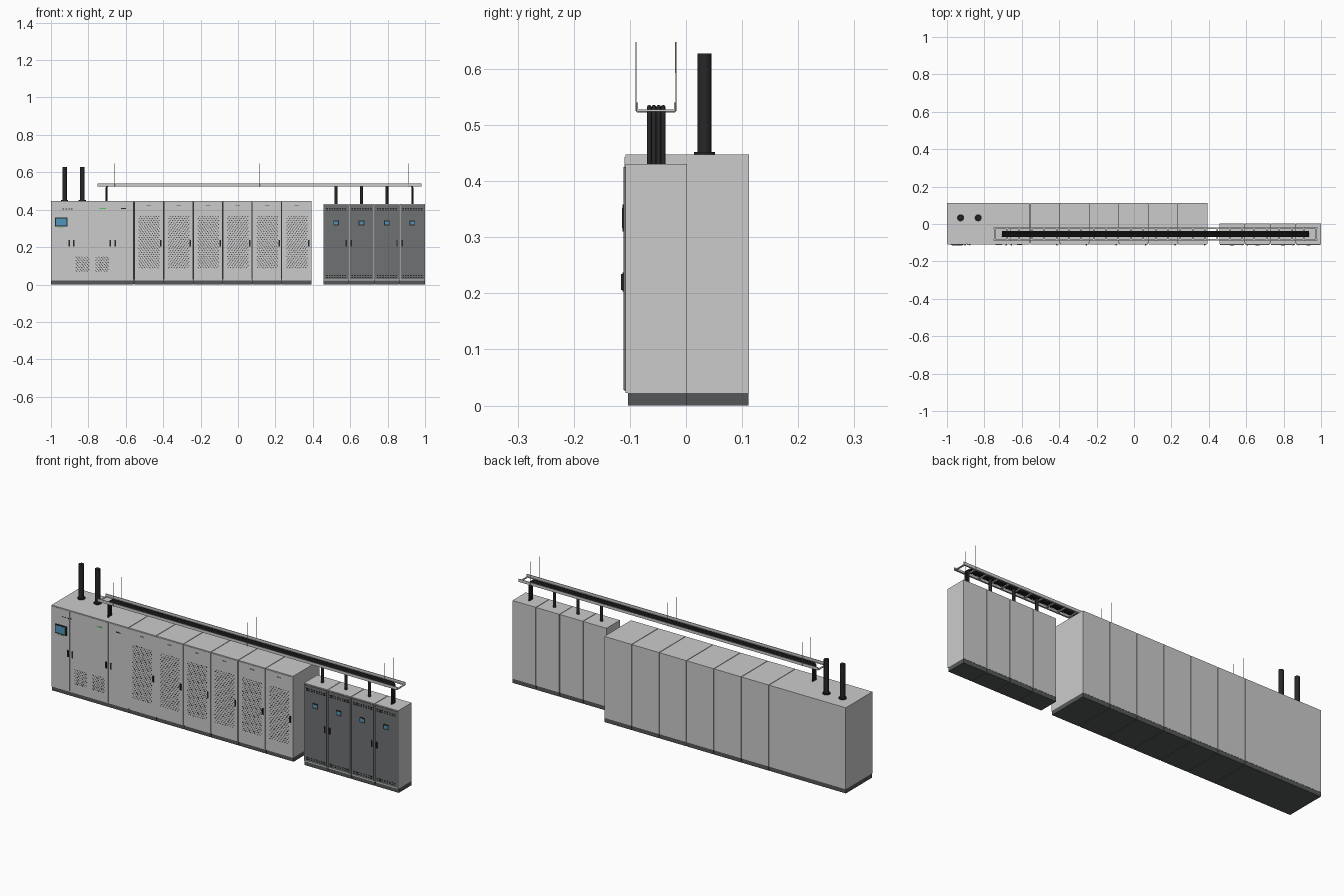
import bpy, bmesh, math
from mathutils import Matrix, Vector

if "Cube" in bpy.data.objects:
    bpy.data.objects.remove(bpy.data.objects["Cube"])


def mat(name, r, g, b):
    m = bpy.data.materials.new(name)
    m.diffuse_color = (r, g, b, 1)
    m.use_nodes = True
    m.node_tree.nodes["Principled BSDF"].inputs["Base Color"].default_value = m.diffuse_color
    return m


DARK = mat("black_rubber", 0.02, 0.02, 0.022)
PLINTH = mat("plinth_grey", 0.09, 0.095, 0.1)
DOOR = mat("dark_door", 0.16, 0.165, 0.17)
BODY = mat("cabinet_grey", 0.6, 0.6, 0.59)
SCREEN = mat("screen_blue", 0.08, 0.3, 0.5)
GREEN = mat("green_marker", 0.1, 0.55, 0.15)


def finish(bm, name, material=None):
    me = bpy.data.meshes.new(name)
    bm.to_mesh(me)
    bm.free()
    ob = bpy.data.objects.new(name, me)
    bpy.context.collection.objects.link(ob)
    if material:
        me.materials.append(material)
    return ob


def boxes(name, items, material=None, tilt=0.0):
    """One object from many boxes given as (x0, x1, y0, y1, z0, z1)."""
    bm = bmesh.new()
    for x0, x1, y0, y1, z0, z1 in items:
        m = (Matrix.Translation(((x0 + x1) / 2, (y0 + y1) / 2, (z0 + z1) / 2))
             @ Matrix.Rotation(tilt, 4, 'Y')
             @ Matrix.Diagonal((x1 - x0, y1 - y0, z1 - z0, 1)))
        bmesh.ops.create_cube(bm, size=1, matrix=m)
    return finish(bm, name, material)


def cyl(name, x, y, z0, z1, r, material, n=24):
    bm = bmesh.new()
    bmesh.ops.create_cone(bm, cap_ends=True, segments=n, radius1=r, radius2=r, depth=z1 - z0,
                          matrix=Matrix.Translation((x, y, (z0 + z1) / 2)))
    for f in bm.faces:
        f.smooth = len(f.verts) == 4
    return finish(bm, name, material)


def tube(name, pts, r, material=None):
    """Round rod or cable along a polyline."""
    cu = bpy.data.curves.new(name, 'CURVE')
    cu.dimensions = '3D'
    cu.bevel_depth = r
    cu.bevel_resolution = 2
    cu.use_fill_caps = True
    sp = cu.splines.new('POLY')
    sp.points.add(len(pts) - 1)
    for p, c in zip(sp.points, pts):
        p.co = (*c, 1)
    ob = bpy.data.objects.new(name, cu)
    bpy.context.collection.objects.link(ob)
    if material:
        cu.materials.append(material)
    return ob


def handle(name, x, y):
    boxes(name, [(x - .004, x + .004, y - .002, y, .203, .237),
                 (x - .0025, x + .0025, y - .005, y - .002, .206, .234)], DARK)


G = 0.0015  # half the gap between neighbouring cabinets

# Tall row: one wide control cabinet and six ventilated ones
xs = [-1, -.556, -.397, -.239, -.081, .077, .235, .393]
F = -.11
for i, (a, b) in enumerate(zip(xs, xs[1:])):
    l, r = a + (G if i else 0), b - (G if i < 6 else 0)
    boxes(f"cabinet_{i}", [(l, r, F + .002, .112, .022, .447)], BODY)
    boxes(f"cabinet_plinth_{i}", [(l, r, -.103, .111, 0, .022)], PLINTH)
boxes("cabinet_gap_core", [(-.99, .385, -.1, .108, .004, .443)], DARK)

# Door panels of the tall row
doors = [(-1, -.893), (-.893, -.67), (-.67, -.556)] + list(zip(xs[1:], xs[2:]))
boxes("tall_doors", [(a + .002, b - .002, F, F + .002, .026, .443) for a, b in doors], BODY)

# Slanted perforations on the ventilated doors
for i, (a, b) in enumerate(doors[3:]):
    c = (a + b) / 2
    holes = []
    for row in range(28):
        for col in range(8):
            x = c - .052 + col * .0142 + (.0071 if row % 2 else 0)
            z = .09 + row * .0101
            holes.append((x - .0042, x + .0042, F - .0004, F + .0003, z - .0014, z + .0014))
    boxes(f"door_perforation_{i}", holes, DARK, math.radians(-35 if i % 2 else 35))
    boxes(f"door_tag_{i}", [(c - .012, c + .012, F - .0006, F, .419, .423)], PLINTH)
    handle(f"door_handle_{i}", b - .015, F)
for i, x in enumerate((-.903, -.878, -.684, -.656)):
    handle(f"control_handle_{i}", x, F)

# Low air vents on the control cabinet
vents = []
for c in (-.832, -.727):
    for row in range(9):
        for col in range(5):
            x = c - .032 + col * .0145 + (.007 if row % 2 else 0)
            z = .072 + row * .0092
            vents.append((x - .0045, x + .0045, F - .0004, F + .0003, z - .0014, z + .0014))
boxes("control_vents", vents, DARK, math.radians(35))

# Control screen and indicators
boxes("screen_frame", [(-.978, -.911, F - .003, F, .310, .358)], DARK)
boxes("screen_glass", [(-.972, -.917, F - .004, F - .003, .316, .352)], SCREEN)
boxes("indicator_green", [(-.74, -.705, F - .001, F, .404, .409),
                          (-.965, -.93, F - .001, F, .303, .306)], GREEN)
boxes("indicator_dark", [(-.937 + k * .015, -.929 + k * .015, F - .001, F, .402, .407)
                         for k in range(4)] + [(-.625, -.6, F - .001, F, .404, .409)], DARK)

# Low row: four dark-fronted cabinets
ys = [.457 + .1357 * k for k in range(5)]
for i, (a, b) in enumerate(zip(ys, ys[1:])):
    l, r = a + (G if i else 0), b - (G if i < 3 else 0)
    c = (a + b) / 2
    boxes(f"small_cabinet_{i}", [(l, r, -.108, .002, .022, .43)], BODY)
    boxes(f"small_plinth_{i}", [(l, r, -.103, .001, 0, .022)], PLINTH)
    boxes(f"small_door_{i}", [(l + .003, r - .003, -.111, -.108, .028, .425)], DOOR)
    slots = []
    for k in range(8):
        x = c - .049 + k * .014
        for z0, z1 in ((.395, .401), (.404, .41), (.036, .041), (.045, .05)):
            slots.append((x - .0045, x + .0045, -.1115, -.1108, z0, z1))
    boxes(f"small_louvres_{i}", slots, DARK)
    boxes(f"small_screen_frame_{i}", [(c - .015, c + .015, -.1135, -.111, .315, .341)], DARK)
    boxes(f"small_screen_{i}", [(c - .011, c + .011, -.1142, -.1135, .32, .336)], SCREEN)
    handle(f"small_handle_{i}", a + .014 if i % 2 else b - .014, -.111)
boxes("small_gap_core", [(.465, .992, -.1, -.004, .004, .426)], DARK)

# Exhaust pipes
for i, x in enumerate((-.927, -.833)):
    cyl(f"pipe_{i}", x, .033, .447, .627, .0125, DARK)
    cyl(f"pipe_flange_{i}", x, .033, .447, .452, .019, DARK)

# Ladder cable tray
T0, T1, YA, YB = -.75, .98, -.089, -.018
rails = [(T0, T1, y - .0015, y + .0015, .525, .54) for y in (YA + .002, YB - .002)]
for y in (YA + .005, YB - .005):
    rails.append((T0, T1, y - .0035, y + .0035, .525, .527))
boxes("tray_rails", rails)
step = (T1 - T0 - .01) / 26
boxes("tray_rungs", [(T0 + .005 + k * step - .004, T0 + .005 + k * step + .004, YA + .003, YB - .003, .524, .528)
                     for k in range(27)])

# Hanging rods looped under the tray
for i, x in enumerate((-.658, .117, .91)):
    tube(f"tray_hanger_{i}", [(x, YA, .648), (x, YA, .526), (x, YA + .003, .523),
                              (x, YB - .003, .523), (x, YB, .526), (x, YB, .648)], .0012)

# Cable bundle with rounded ends dropping into the cabinets
R = .016
right = [(.917 + R * math.sin(t), .5315 - R * (1 - math.cos(t)))
         for t in [math.pi / 2 * k / 6 for k in range(7)]]
left = [(-.687 - R * math.sin(t), z) for t, (_, z) in zip([math.pi / 2 * k / 6 for k in range(7)], right)]
path = [(-.703, .445)] + left[::-1] + right + [(.933, .428)]
for i in range(4):
    y = -.0655 + i * .0083
    tube(f"cable_{i}", [(x, y, z) for x, z in path], .0043, DARK)

# Single drops to the small cabinets
for i, x in enumerate((.524, .66, .796)):
    cyl(f"cable_drop_{i}", x, -.053, .428, .53, .0075, DARK, 16)
